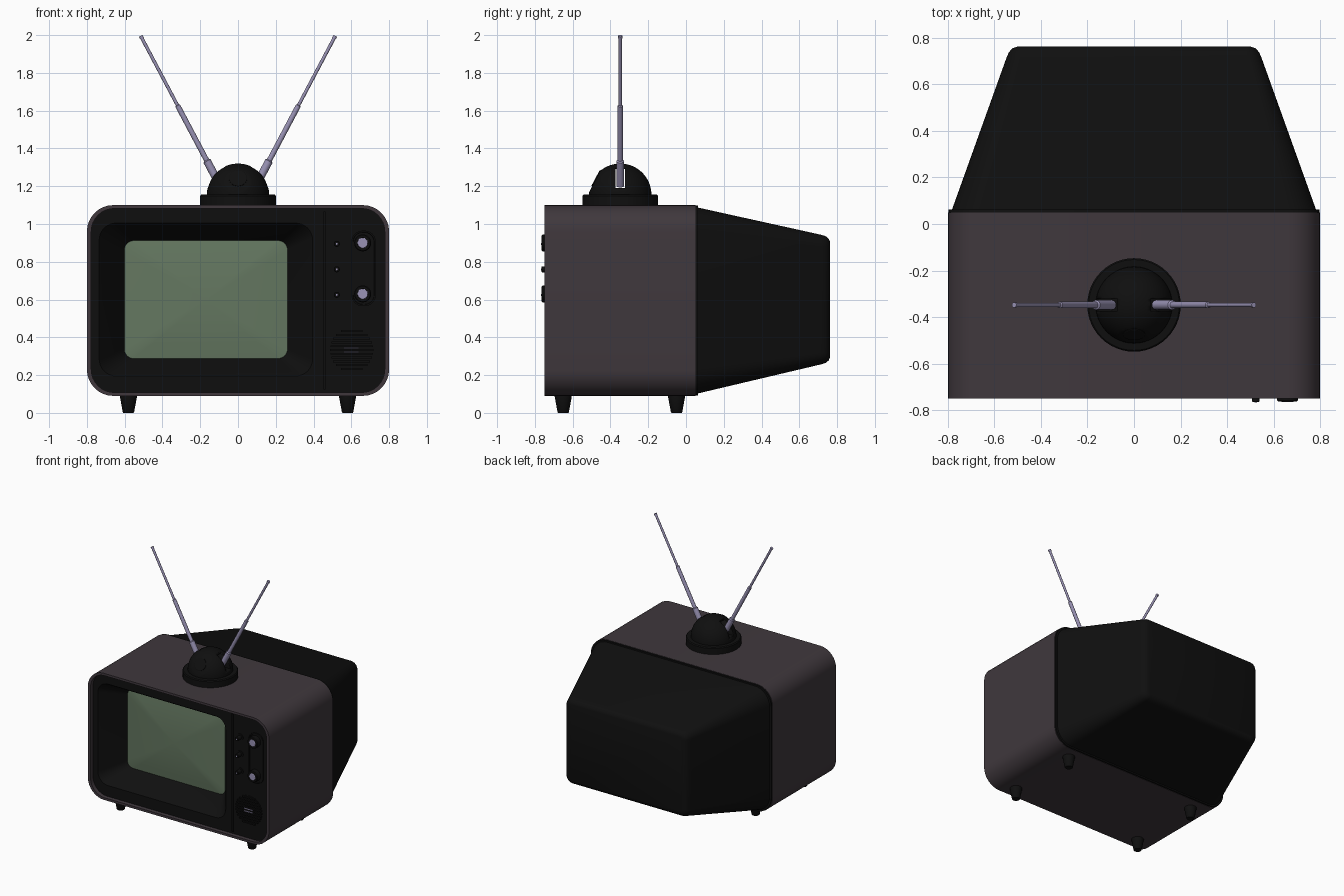
import bpy, bmesh, math
from mathutils import Vector, Matrix

if "Cube" in bpy.data.objects:
    bpy.data.objects.remove(bpy.data.objects["Cube"])

def material(name, rgb):
    m = bpy.data.materials.new(name)
    m.diffuse_color = (*rgb, 1)
    m.use_nodes = True
    m.node_tree.nodes["Principled BSDF"].inputs["Base Color"].default_value = m.diffuse_color
    return m

SHELL = material("dark mauve shell", (0.050, 0.039, 0.046))
BLACK = material("black plastic", (0.0048, 0.0048, 0.0048))
GLASS = material("grey green glass", (0.128, 0.186, 0.118))
METAL = material("lilac metal", (0.32, 0.29, 0.46))

def finish(name, bm, mat, angle=32):
    bmesh.ops.recalc_face_normals(bm, faces=bm.faces)
    me = bpy.data.meshes.new(name)
    bm.to_mesh(me)
    bm.free()
    me.materials.append(mat)
    ob = bpy.data.objects.new(name, me)
    bpy.context.collection.objects.link(ob)
    bpy.ops.object.select_all(action='DESELECT')
    ob.select_set(True)
    bpy.context.view_layer.objects.active = ob
    bpy.ops.object.shade_smooth_by_angle(angle=math.radians(angle))
    return ob

def bridge(bm, rings):
    """Join equal rings of points into a capped solid."""
    vs = [[bm.verts.new(p) for p in r] for r in rings]
    for a, b in zip(vs, vs[1:]):
        for i in range(len(a)):
            j = (i + 1) % len(a)
            bm.faces.new((a[i], a[j], b[j], b[i]))
    bm.faces.new(vs[0])
    bm.faces.new(vs[-1])

def rrect(y, cx, cz, hw, hh, r, n=9):
    """Rounded rectangle facing the front."""
    pts = []
    for k, (sx, sz) in enumerate([(1, 1), (-1, 1), (-1, -1), (1, -1)]):
        for i in range(n):
            a = math.pi / 2 * (k + i / (n - 1))
            pts.append((cx + sx * (hw - r) + r * math.cos(a), y,
                        cz + sz * (hh - r) + r * math.sin(a)))
    return pts

def loft(name, mat, rings, angle=32):
    bm = bmesh.new()
    bridge(bm, [rrect(*r) for r in rings])
    return finish(name, bm, mat, angle)

def lathe_bm(origin, axis, profile, n=32):
    """Revolve (distance, radius) pairs about an axis."""
    q = Vector((0, 0, 1)).rotation_difference(Vector(axis).normalized())
    o = Vector(origin)
    bm = bmesh.new()
    bridge(bm, [[o + q @ Vector((r * math.cos(2 * math.pi * i / n),
                                 r * math.sin(2 * math.pi * i / n), d))
                 for i in range(n)] for d, r in profile])
    return bm

def lathe(name, mat, origin, axis, profile, n=32):
    return finish(name, lathe_bm(origin, axis, profile, n), mat)

def box(name, mat, lo, hi):
    bm = bmesh.new()
    c = [(a + b) / 2 for a, b in zip(lo, hi)]
    s = [b - a for a, b in zip(lo, hi)]
    bmesh.ops.create_cube(bm, size=1, matrix=Matrix.Translation(c) @ Matrix.Diagonal((*s, 1)))
    return finish(name, bm, mat)

CZ = 0.595
# cabinet shell with a hollow front
loft("cabinet_shell", SHELL, [
    (0.05, 0, CZ, 0.80, 0.505, 0.14), (-0.75, 0, CZ, 0.80, 0.505, 0.14),
    (-0.75, 0, CZ, 0.777, 0.487, 0.122), (-0.42, 0, CZ, 0.777, 0.487, 0.122)])

# front panel with the sloping funnel around the screen
loft("front_panel", BLACK, [
    (-0.44, 0, CZ, 0.777, 0.487, 0.122), (-0.718, 0, CZ, 0.777, 0.487, 0.122),
    (-0.718, -0.17, 0.60, 0.565, 0.405, 0.09), (-0.70, -0.17, 0.60, 0.55, 0.392, 0.08),
    (-0.53, -0.17, 0.60, 0.43, 0.31, 0.05)])

# gently bulging screen
steps = [(1.0, 0), (0.8, 0.36), (0.6, 0.64), (0.4, 0.84), (0.2, 0.96), (0.04, 1)]
loft("screen", GLASS, [(-0.52, -0.17, 0.60, 0.432, 0.312, 0.05)] +
     [(-0.535 - 0.025 * b, -0.17, 0.60, 0.432 * s, 0.312 * s, 0.05 * s) for s, b in steps])

# tapered back housing with a lip
loft("back_housing", BLACK, [
    (0.04, 0, CZ, 0.797, 0.503, 0.138), (0.063, 0, CZ, 0.797, 0.503, 0.138),
    (0.063, 0, CZ, 0.782, 0.492, 0.13), (0.715, 0, 0.60, 0.548, 0.343, 0.06),
    (0.738, 0, 0.60, 0.538, 0.336, 0.055), (0.755, 0, 0.60, 0.523, 0.323, 0.045),
    (0.763, 0, 0.60, 0.50, 0.305, 0.03)])

# control column: divider, knob plate, knobs
box("panel_divider", BLACK, (0.452, -0.728, 0.125), (0.464, -0.70, 1.065))
loft("knob_plate", BLACK, [
    (-0.70, 0.665, 0.765, 0.065, 0.20, 0.06), (-0.727, 0.665, 0.765, 0.065, 0.20, 0.06),
    (-0.727, 0.665, 0.765, 0.057, 0.192, 0.052), (-0.72, 0.665, 0.765, 0.055, 0.19, 0.05)])
for i, z in enumerate((0.90, 0.63)):
    lathe(f"large_knob_{i}", BLACK, (0.66, -0.70, z), (0, -1, 0),
          [(0, 0.045), (0.058, 0.045), (0.064, 0.040), (0.064, 0.028), (0.058, 0.026)])
    lathe(f"knob_cap_{i}", METAL, (0.66, -0.755, z), (0, -1, 0),
          [(0, 0.027), (0.008, 0.027), (0.010, 0.024)])
for i, z in enumerate((0.895, 0.76, 0.625)):
    lathe(f"small_knob_{i}", BLACK, (0.523, -0.70, z), (0, -1, 0),
          [(0, 0.027), (0.024, 0.027), (0.024, 0.016), (0.062, 0.016), (0.066, 0.013)], 24)
    lathe(f"small_knob_dot_{i}", METAL, (0.523, -0.765, z), (0, -1, 0),
          [(0, 0.005), (0.002, 0.005)], 12)

# round speaker grille of horizontal slats
SX, SZ, SR = 0.602, 0.333, 0.115
lathe("speaker_disc", BLACK, (SX, -0.70, SZ), (0, -1, 0), [(0, SR), (0.021, SR)], 40)
for i in range(-5, 6):
    z = SZ + i * 0.02
    w = math.sqrt(SR ** 2 - (z - SZ) ** 2)
    box(f"speaker_slat_{i + 5}", BLACK, (SX - w, -0.730, z - 0.005), (SX + w, -0.71, z + 0.005))
for i, z in enumerate((SZ - 0.010, SZ + 0.010)):
    box(f"speaker_trim_{i}", METAL, (0.562, -0.730, z - 0.003), (0.637, -0.722, z + 0.003))

# tapered feet
for x in (-0.58, 0.58):
    for y in (-0.65, -0.05):
        lathe(f"foot_{'left' if x < 0 else 'right'}_{'front' if y < -0.3 else 'back'}", BLACK,
              (x, y, 0), (0, 0, 1), [(0, 0.027), (0.004, 0.03), (0.085, 0.045), (0.10, 0.045)], 24)

# aerial base
AY = -0.348
lathe("aerial_base", BLACK, (0, AY, 1.09), (0, 0, 1),
      [(0, 0.201), (0.058, 0.201), (0.065, 0.195)], 48)

# dome with a flat front and side slots
R = 0.165
arc = [(R * math.sin(a), R * math.cos(a)) for a in
       [math.radians(88.5) * i / 14 for i in range(15)]]
bm = lathe_bm((0, AY, 1.155), (0, 0, 1), [(-0.02, R)] + arc, 48)
normal = Vector((0, -0.883, 0.47))
cut = bmesh.ops.bisect_plane(bm, geom=bm.verts[:] + bm.edges[:] + bm.faces[:],
                             plane_co=(0, -0.45, 1.287), plane_no=normal, clear_outer=True)
bmesh.ops.holes_fill(bm, edges=[e for e in bm.edges if e.is_boundary], sides=0)
dome = finish("aerial_dome", bm, BLACK)
bm = bmesh.new()
bridge(bm, [[(x, y, z) for x, z in
             ((-0.3, 1.19), (0.3, 1.19), (0.3, 1.4), (0.07, 1.4),
              (0.07, 1.29), (-0.07, 1.29), (-0.07, 1.4), (-0.3, 1.4))]
            for y in (AY - 0.026, AY + 0.026)])
cutter = finish("slot_cutter", bm, BLACK)
cutter.hide_render = True
mod = dome.modifiers.new("slots", 'BOOLEAN')
mod.operation = 'DIFFERENCE'
mod.solver = 'EXACT'
mod.object = cutter
bpy.context.view_layer.objects.active = dome
bpy.ops.object.modifier_apply(modifier=mod.name)
bpy.data.objects.remove(cutter)
lathe("dome_button", BLACK, Vector((0, -0.474, 1.242)) - normal * 0.005, normal,
      [(0, 0.048), (0.008, 0.048), (0.010, 0.045)])

# telescopic rods
for side, s in (("left", -1), ("right", 1)):
    axis = Vector((s * 0.53, 0, 1))
    k = axis.length
    lathe(f"aerial_rod_{side}", METAL, (s * 0.095, AY, 1.203), axis,
          [(0, 0.021), (0.13 * k, 0.021), (0.135 * k, 0.014), (0.423 * k, 0.014),
           (0.427 * k, 0.009), (0.78 * k, 0.009), (0.78 * k, 0.011), (0.793 * k, 0.011)], 16)
